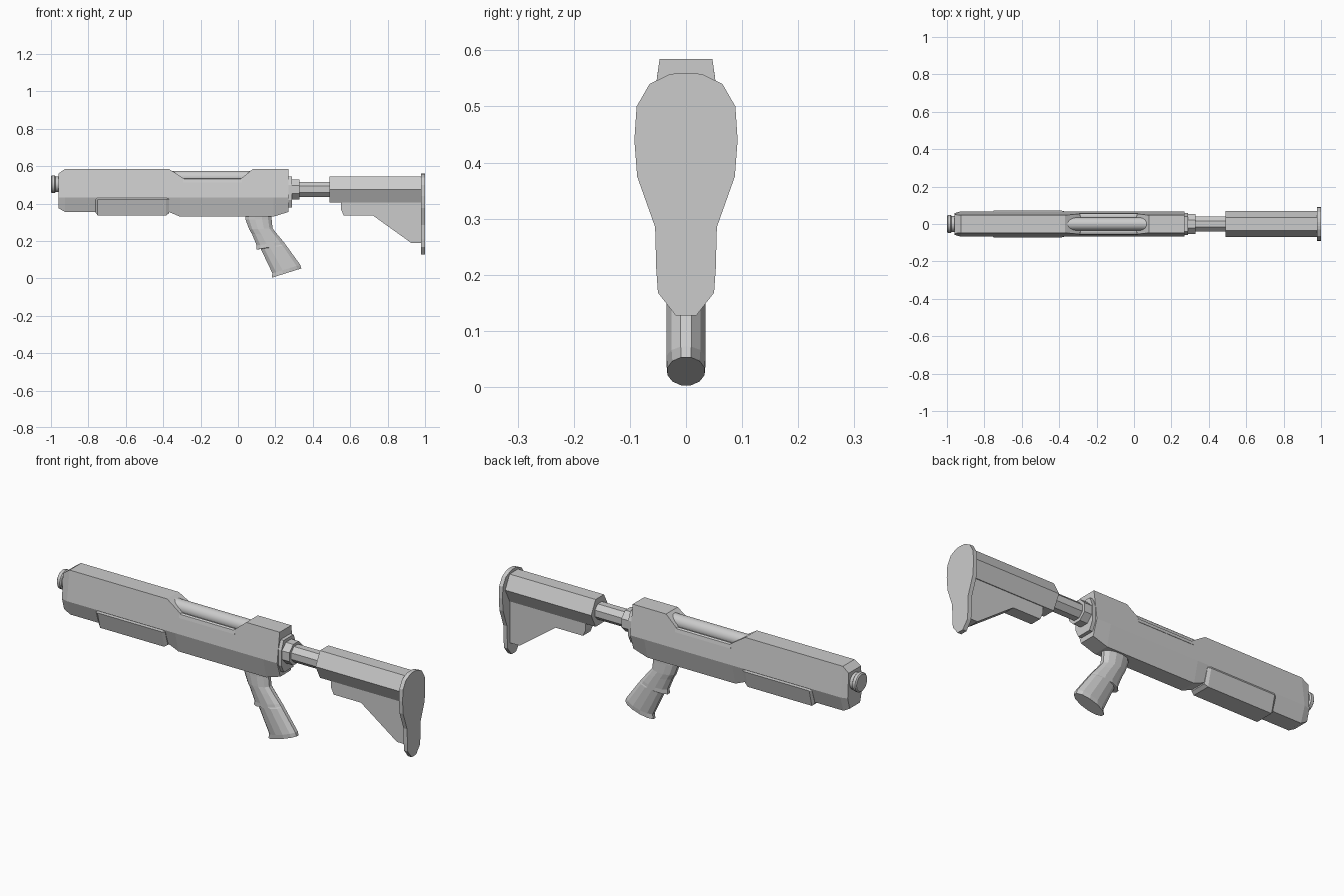
import bpy, bmesh
from math import sin, cos, pi

if "Cube" in bpy.data.objects:
    bpy.data.objects.remove(bpy.data.objects["Cube"])


def loft(name, rings, smooth=None):
    """Skin a list of equal-length vertex rings and cap both ends."""
    bm = bmesh.new()
    loops = [[bm.verts.new(p) for p in ring] for ring in rings]
    n = len(loops[0])
    for a, b in zip(loops, loops[1:]):
        for i in range(n):
            j = (i + 1) % n
            bm.faces.new((a[i], a[j], b[j], b[i]))
    bm.faces.new(loops[0])
    bm.faces.new(loops[-1])
    bmesh.ops.recalc_face_normals(bm, faces=bm.faces)
    me = bpy.data.meshes.new(name)
    bm.to_mesh(me)
    bm.free()
    ob = bpy.data.objects.new(name, me)
    bpy.context.collection.objects.link(ob)
    if smooth:
        bpy.ops.object.select_all(action='DESELECT')
        ob.select_set(True)
        bpy.context.view_layer.objects.active = ob
        bpy.ops.object.shade_smooth_by_angle(angle=smooth)
    return ob


def mirrored(x, half):
    """Ring at x from the +y half profile (y, z), listed top to bottom."""
    return [(x, y, z) for y, z in half] + [(x, -y, z) for y, z in reversed(half)]


def turned(name, zc, stations, sides, smooth=None):
    """Round part along x; stations are (x, radius)."""
    angles = [2 * pi * (i + .5) / sides for i in range(sides)]
    k = 1 / cos(pi / sides)
    return loft(name, [[(x, r * k * sin(a), zc + r * k * cos(a)) for a in angles]
                       for x, r in stations], smooth)


def hexagon(x, top, bottom, mid=.068):
    """Receiver section: narrow top, widest at the waist, narrow underside."""
    return mirrored(x, [(.047 + (.585 - top) * .14, top), (mid, .433),
                        (.042, bottom)])


# Receiver with a cut-away window in the top
loft("receiver", [
    hexagon(-.96, .56, .375, .058), hexagon(-.925, .585, .355),
    hexagon(-.37, .585, .355), hexagon(-.31, .547, .33),
    hexagon(-.286, .53, .33), hexagon(.013, .53, .33),
    hexagon(.08, .585, .33), hexagon(.19, .585, .33),
    hexagon(.27, .585, .355)])

# Rounded bolt lying in the window
turned("bolt_tube", .54, [(-.37, .035), (.08, .035)], 24, .6)

# Window side rails
for side, label in ((1, "left"), (-1, "right")):
    loft("window_rail_" + label, [[(x, side * y, z) for y, z in
         ((.045, .535), (.055, .53), (.059, .512), (.045, .512))]
         for x in (-.295, .022)])

# Fore-end sleeve wrapped under the receiver
def sleeve(x, side, bottom):
    return mirrored(x, [(side - .006, .435), (side, .421), (side - .022, bottom)])

loft("fore_end", [sleeve(-.762, .064, .352), sleeve(-.75, .071, .336),
                  sleeve(-.385, .071, .336), sleeve(-.368, .066, .348)])

# Muzzle cap
turned("muzzle_cap", .503, [(-1, .042), (-.995, .048), (-.98, .048),
                            (-.975, .042), (-.95, .042)], 20, .5)

# Rear collar, lock ring and buffer tube
loft("rear_collar", [mirrored(x, [(.04, .545), (.058, .50), (.058, .42), (.038, .38)])
                     for x in (.265, .288)])
turned("lock_ring", .475, [(.28, .054), (.33, .054)], 8)
turned("buffer_tube", .476, [(.32, .04), (.52, .04)], 8)

# Stock body
loft("stock_body", [mirrored(x, [(.034, .545), (.07, .476), (.034, .405)])
                    for x in (.49, .985)])

# Stock fin below the body
fin = [(.55, .43), (.55, .37), (.565, .337), (.72, .337),
       (.925, .19), (.985, .19), (.985, .43)]
loft("stock_fin", [[(x, y, z) for x, z in fin] for y in (-.03, .03)])

# Butt plate
plate = [(.03, .557), (.065, .54), (.088, .50), (.092, .44), (.087, .375),
         (.055, .285), (.053, .21), (.05, .168), (.018, .127)]
loft("butt_plate", [mirrored(x, [(0.012, .56)] + plate) for x in (.979, 1)])

# Pistol grip: (front x, front z, back x, back z, half width)
grip = [(.04, .345, .18, .345, .034), (.04, .315, .18, .315, .034),
        (.06, .262, .185, .267, .036), (.075, .236, .21, .235, .036),
        (.10, .176, .243, .196, .036), (.098, .153, .252, .184, .036),
        (.122, .157, .257, .177, .036), (.184, .027, .333, .072, .036),
        (.18, .003, .339, .053, .034)]
rings = []
for fx, fz, bx, bz, w in grip:
    ring = []
    for i in range(12):
        a = 2 * pi * (i + .5) / 12
        t = .5 - .5 * cos(a) / cos(pi / 12)
        ring.append((fx + (bx - fx) * t, w * sin(a) / sin(pi * 5.5 / 12), fz + (bz - fz) * t))
    rings.append(ring)
loft("pistol_grip", rings)
